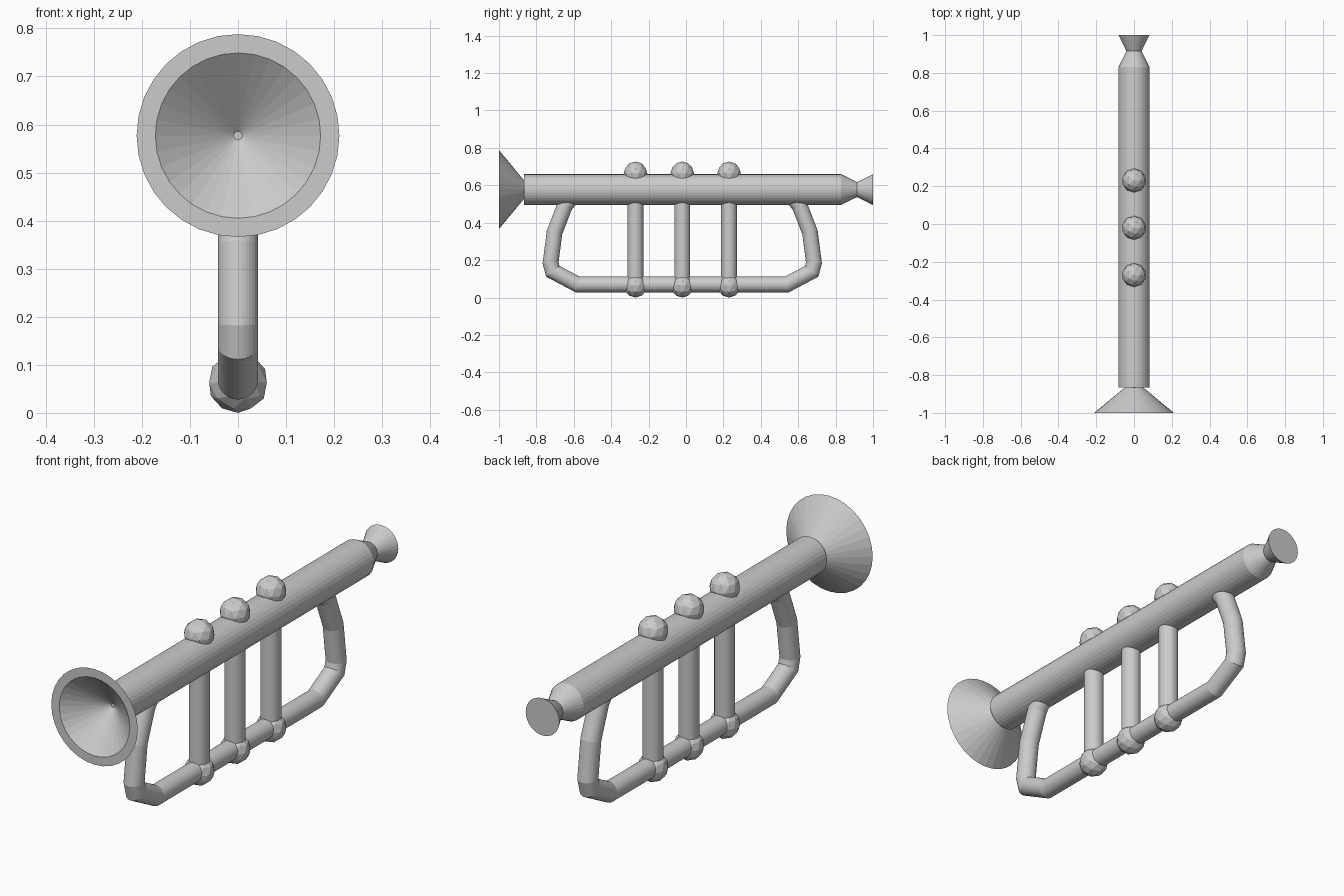
import bpy, bmesh
from math import sin, cos, pi
from mathutils import Vector

if "Cube" in bpy.data.objects:
    bpy.data.objects.remove(bpy.data.objects["Cube"])

AXIS_Z = 0.577   # height of the main tube
MID_Y = -0.02    # centre of the valves and the lower loop
SIDES = 32


def finish(bm, name):
    bmesh.ops.recalc_face_normals(bm, faces=bm.faces)
    mesh = bpy.data.meshes.new(name)
    bm.to_mesh(mesh)
    bm.free()
    obj = bpy.data.objects.new(name, mesh)
    bpy.context.collection.objects.link(obj)
    return obj


def skin(name, rings):
    """Join rings of points into a capped tube."""
    bm = bmesh.new()
    loops = [[bm.verts.new(p) for p in ring] for ring in rings]
    n = len(loops[0])
    for a, b in zip(loops, loops[1:]):
        for i in range(n):
            j = (i + 1) % n
            bm.faces.new((a[i], a[j], b[j], b[i]))
    bm.faces.new(loops[0])
    bm.faces.new(loops[-1])
    return finish(bm, name)


def lathe(name, profile):
    """Turn (y, radius) pairs around the main tube axis."""
    turn = [2 * pi * i / SIDES for i in range(SIDES)]
    return skin(name, [[(r * cos(t), y, AXIS_Z + r * sin(t)) for t in turn]
                       for y, r in profile])


def pipe(name, path, radius):
    """Sweep a circle along a (y, z) path with mitred corners."""
    pts = [Vector(p) for p in path]
    rings = []
    for i, p in enumerate(pts):
        d0 = (p - pts[max(i - 1, 0)]) if i else pts[1] - p
        d1 = (pts[i + 1] - p) if i < len(pts) - 1 else d0
        d0, d1 = d0.normalized(), d1.normalized()
        t = (d0 + d1).normalized()
        normal = Vector((-t.y, t.x)) / t.dot(d0)
        ring = []
        for k in range(SIDES):
            a = 2 * pi * k / SIDES
            q = p + normal * radius * cos(a)
            ring.append((radius * sin(a), q.x, q.y))
        rings.append(ring)
    return skin(name, rings)


def ball(name, y, z, radius):
    bm = bmesh.new()
    bmesh.ops.create_icosphere(bm, subdivisions=2, radius=radius)
    bmesh.ops.translate(bm, verts=bm.verts, vec=(0, y, z))
    return finish(bm, name)


# Main tube with tapered end
lathe("main_tube", [(-0.865, 0.082), (0.83, 0.082), (0.915, 0.04)])

# Mouthpiece
lathe("mouthpiece", [(0.905, 0.036), (0.915, 0.04), (1.0, 0.082)])

# Hollow bell with a flat rim
lathe("bell", [(-0.835, 0.012), (-1.0, 0.211), (-1.0, 0.172), (-0.87, 0.009)])

# Lower loop, mirrored about the middle valve
half = [(0.57, 0.56), (0.628, 0.49), (0.683, 0.348), (0.704, 0.185),
        (0.692, 0.14), (0.56, 0.07)]
path = [(MID_Y - y, z) for y, z in half] + [(MID_Y + y, z) for y, z in reversed(half)]
pipe("lower_loop", path, 0.042)

# Valves with buttons on top and caps below
for i in range(3):
    y = MID_Y + (i - 1) * 0.25
    pipe(f"valve_{i + 1}", [(y, 0.07), (y, AXIS_Z)], 0.042)
    ball(f"valve_button_{i + 1}", y, 0.664, 0.063)
    ball(f"valve_cap_{i + 1}", y, 0.063, 0.063)
